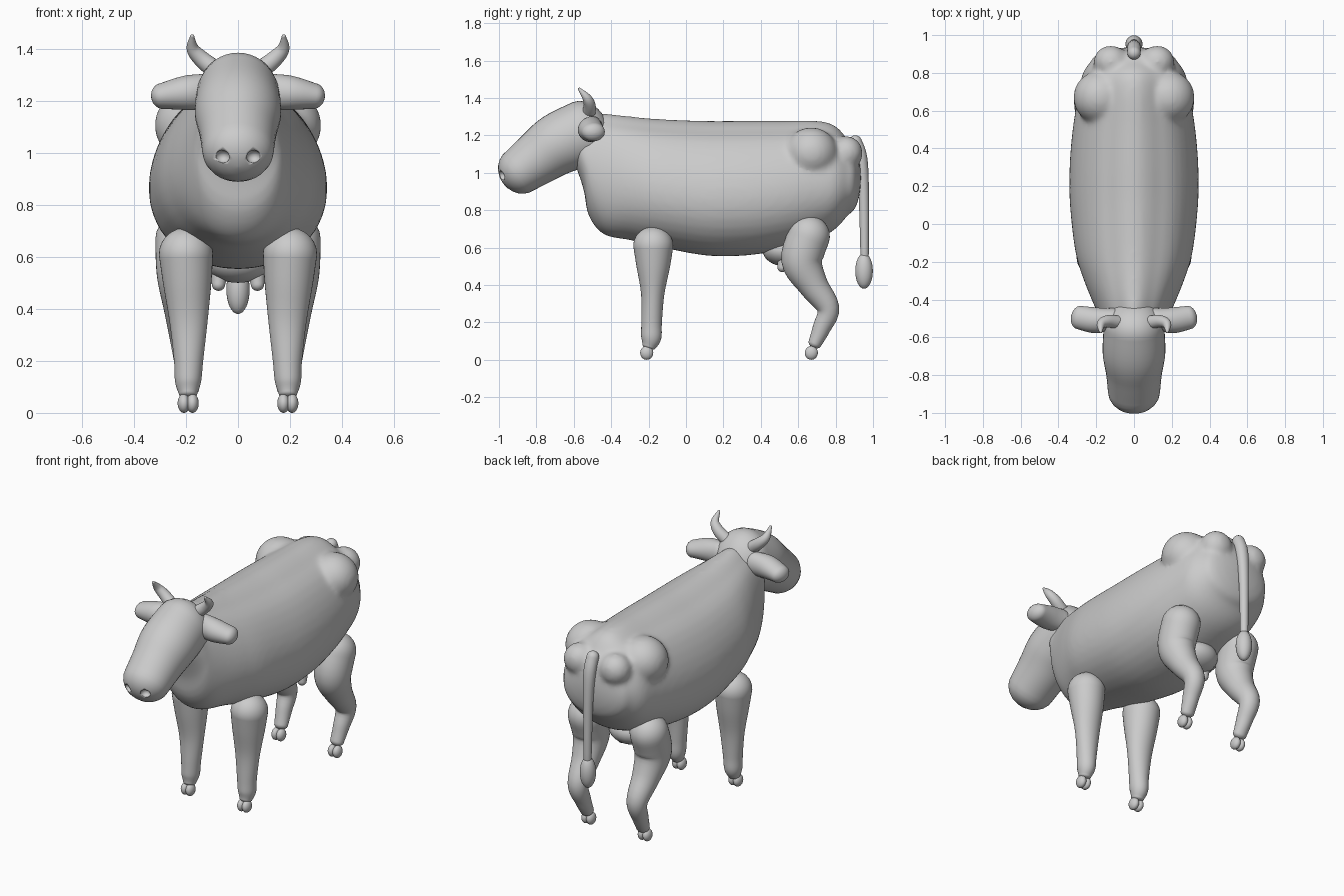
import bpy, bmesh, math
from mathutils import Vector

if "Cube" in bpy.data.objects:
    bpy.data.objects.remove(bpy.data.objects["Cube"])

SEG = 40


def catmull(vals, i, t):
    p0, p1, p2, p3 = (vals[min(max(i + k, 0), len(vals) - 1)] for k in (-1, 0, 1, 2))
    return [0.5 * (2 * b + (c - a) * t + (2 * a - 5 * b + 4 * c - d) * t * t
                   + (3 * b - a - 3 * c + d) * t ** 3) for a, b, c, d in zip(p0, p1, p2, p3)]


def finish(name, bm, mirror):
    bmesh.ops.recalc_face_normals(bm, faces=bm.faces)
    me = bpy.data.meshes.new(name)
    bm.to_mesh(me)
    bm.free()
    for p in me.polygons:
        p.use_smooth = True
    ob = bpy.data.objects.new(name, me)
    bpy.context.collection.objects.link(ob)
    if mirror:
        ob.modifiers.new("mirror", 'MIRROR').use_mirror_merge = False
    return ob


def add_ball(bm, loc, rad):
    verts = bmesh.ops.create_uvsphere(bm, u_segments=24, v_segments=16, radius=1)["verts"]
    bmesh.ops.scale(bm, vec=rad, verts=verts)
    bmesh.ops.translate(bm, vec=loc, verts=verts)


def ball(name, loc, rad, mirror=False):
    bm = bmesh.new()
    add_ball(bm, loc, rad)
    return finish(name, bm, mirror)


def tube(name, secs, caps=(1, 1), mirror=False, axis=None, side=(1, 0, 0),
         taper=0, hollow=0, steps=5, lumps=()):
    """Smooth loft through sections (x, y, z, half width, half height) with domed ends."""
    rows = [catmull(secs, i, s / steps) for i in range(len(secs) - 1) for s in range(steps)]
    rows.append(list(secs[-1]))
    pts = [Vector(r[:3]) for r in rows]
    rings = []
    n = len(rows)
    for i, r in enumerate(rows):
        t = Vector(axis) if axis else (pts[min(i + 1, n - 1)] - pts[max(i - 1, 0)]).normalized()
        u = Vector(side)
        u = (u - t * u.dot(t)).normalized()
        rings.append((pts[i], t, u, u.cross(t), r[3], r[4]))

    def dome(ring, sign, bulge):
        p, t, u, v, a, b = ring
        out = []
        for k in range(1, 7):
            ang = math.pi / 2 * k / 6.15
            c = math.cos(ang)
            out.append((p + t * sign * bulge * max(a, b) * math.sin(ang), t, u, v, a * c, b * c))
        return out

    rings = dome(rings[0], -1, caps[0])[::-1] + rings + dome(rings[-1], 1, caps[1])
    bm = bmesh.new()
    loops = []
    for p, t, u, v, a, b in rings:
        loop = []
        for k in range(SEG):
            ang = 2 * math.pi * k / SEG
            c, s = math.cos(ang), math.sin(ang)
            dip = hollow * math.exp(-((abs(c) - .45) / .2) ** 2) if s > 0 else 0
            loop.append(bm.verts.new(p + u * a * c * (1 - taper * s) + v * b * (s - dip)))
        loops.append(loop)
    for A, B in zip(loops, loops[1:]):
        for k in range(SEG):
            j = (k + 1) % SEG
            bm.faces.new((A[k], A[j], B[j], B[k]))
    bm.faces.new(loops[0])
    bm.faces.new(loops[-1])
    for (x, y, z), rad in lumps:
        for sx in (-x, x):
            add_ball(bm, (sx, y, z), rad)
    return finish(name, bm, mirror)


# Barrel with neck: (y, bottom z, top z, half width), hip and pin bones blended in
profile = [(-.58, 1.01, 1.29, .13), (-.545, .90, 1.30, .155), (-.52, .77, 1.31, .168),
           (-.44, .67, 1.317, .205), (-.30, .64, 1.302, .262), (-.15, .605, 1.288, .307),
           (.10, .558, 1.278, .336), (.30, .556, 1.278, .338), (.50, .585, 1.278, .322),
           (.70, .645, 1.278, .29), (.80, .70, 1.25, .268), (.87, .78, 1.17, .22)]
body = tube("body", [(0, y, (a + b) / 2, w, (b - a) / 2) for y, a, b, w in profile],
            caps=(.1, .3), axis=(0, 1, 0), taper=.145, hollow=.045,
            lumps=(((.18, .67, 1.105), (.142, .142, .138)),
                   ((.122, .858, 1.105), (.093, .088, .092))))
blend = body.modifiers.new("blend", 'REMESH')
blend.mode = 'VOXEL'
blend.voxel_size = .013
blend.use_smooth_shade = True
soft = body.modifiers.new("soften", 'SMOOTH')
soft.factor = .5
soft.iterations = 16

# Head with nostril hollows
head = tube("head", [(0, -.54, 1.215, .16, .175), (0, -.68, 1.155, .166, .166),
                     (0, -.79, 1.08, .148, .146), (0, -.885, 1.012, .138, .128)], caps=(.75, .84))
cutter = ball("nostril_cutter", (.06, -.985, .985), (.028, .03, .025), mirror=True)
cutter.hide_render = True
cutter.hide_set(True)
cut = head.modifiers.new("nostrils", 'BOOLEAN')
cut.operation = 'DIFFERENCE'
cut.object = cutter

# Horns and ears
tube("horns", [(.09, -.52, 1.32, .036, .036), (.14, -.515, 1.36, .032, .032),
               (.174, -.53, 1.40, .024, .024), (.176, -.57, 1.447, .008, .008)],
     mirror=True, side=(0, 1, 0))
tube("ears", [(.12, -.50, 1.235, .055, .068), (.20, -.51, 1.23, .068, .066),
              (.29, -.495, 1.218, .062, .05)], caps=(1, .7), mirror=True, side=(0, 1, 0))

# Front legs
tube("front_legs", [(.20, -.175, .61, .104, .107), (.195, -.175, .50, .093, .09),
                    (.19, -.178, .35, .073, .062), (.19, -.184, .20, .056, .055),
                    (.192, -.186, .12, .05, .054), (.192, -.197, .075, .036, .038)],
     caps=(.95, .5), mirror=True)
# Hind legs bent at stifle and hock
tube("hind_legs", [(.21, .658, .665, .108, .112), (.21, .62, .53, .102, .11),
                   (.205, .68, .40, .08, .08), (.20, .76, .275, .06, .06),
                   (.195, .725, .17, .046, .048), (.19, .69, .09, .04, .036)],
     caps=(.95, .7), mirror=True)
# Cloven hooves
for label, y in (("front", -.21), ("hind", .67)):
    for part, x in (("inner", .175), ("outer", .208)):
        ball(f"{label}_{part}_hooves", (x, y, .037), (.024, .035, .037), mirror=True)

# Udder and teats
ball("udder", (0, .53, .585), (.13, .12, .085))
tube("teats", [(.07, .525, .55, .034, .034), (.075, .515, .495, .026, .026)], mirror=True)

# Tail and its tuft
tube("tail", [(0, .905, 1.165, .035, .035), (0, .935, 1.08, .036, .034),
              (0, .95, .90, .028, .028), (0, .955, .55, .022, .022)])
ball("tail_tuft", (0, .952, .475), (.045, .047, .095))
